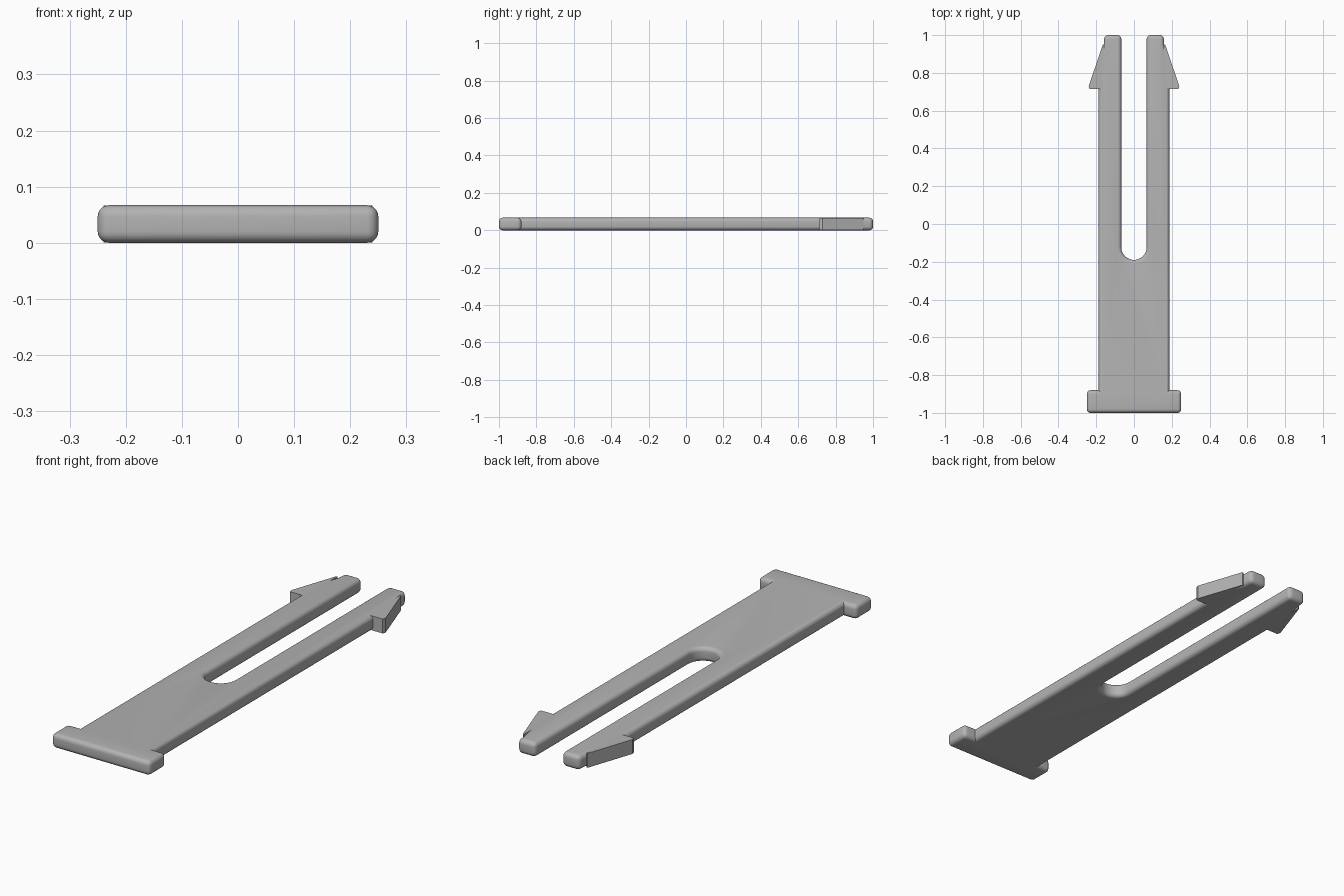
import bpy, bmesh, math

THICK = 0.067
ROUND = 0.02

cube = bpy.data.objects.get("Cube")
if cube:
    bpy.data.objects.remove(cube, do_unlink=True)

grey = bpy.data.materials.new("plain grey")
grey.use_nodes = True
colour = (0.45, 0.45, 0.45, 1)
grey.diffuse_color = colour
grey.node_tree.nodes["Principled BSDF"].inputs["Base Color"].default_value = colour


def plate(name, outline, z0, z1, rounding=0):
    """Extrude a counter-clockwise outline; round the rims and outer corners."""
    bm = bmesh.new()
    face = bm.faces.new([bm.verts.new((x, y, z0)) for x, y in outline])
    top = bmesh.ops.extrude_face_region(bm, geom=[face])["geom"]
    for v in top:
        if isinstance(v, bmesh.types.BMVert):
            v.co.z = z1
    bmesh.ops.recalc_face_normals(bm, faces=bm.faces)
    if rounding:
        edges = [e for e in bm.edges if e.calc_face_angle_signed() > math.radians(25)]
        bmesh.ops.bevel(bm, geom=edges, offset=rounding, segments=5,
                        profile=0.5, affect='EDGES', clamp_overlap=True)
    mesh = bpy.data.meshes.new(name)
    bm.to_mesh(mesh)
    bm.free()
    mesh.materials.append(grey)
    obj = bpy.data.objects.new(name, mesh)
    bpy.context.collection.objects.link(obj)
    bpy.ops.object.select_all(action='DESELECT')
    obj.select_set(True)
    bpy.context.view_layer.objects.active = obj
    bpy.ops.object.shade_smooth_by_angle(angle=math.radians(30))
    return obj


# Forked strap with a wider head and a round-ended slot
SLOT = 0.067
right_half = [(0.25, -1), (0.25, -0.88), (0.187, -0.88), (0.187, 0.86),
              (0.16, 0.95), (0.157, 1), (SLOT, 1)]
steps = 20
slot_end = [(SLOT * math.cos(math.pi * i / steps),
             -0.123 - SLOT * math.sin(math.pi * i / steps)) for i in range(steps + 1)]
left_half = [(-x, y) for x, y in reversed(right_half)]
plate("forked_strap", right_half + slot_end + left_half, 0, THICK, ROUND)

# Sharp-edged barbs on the outside of each prong
barb = [(0.16, 0.715), (0.235, 0.715), (0.24, 0.73), (0.165, 0.95), (0.16, 0.95)]
for side, sign in (("left", 1), ("right", -1)):
    plate(side + "_barb", [(sign * x, y) for x, y in barb][::sign], 0.0004, THICK - 0.0004)
